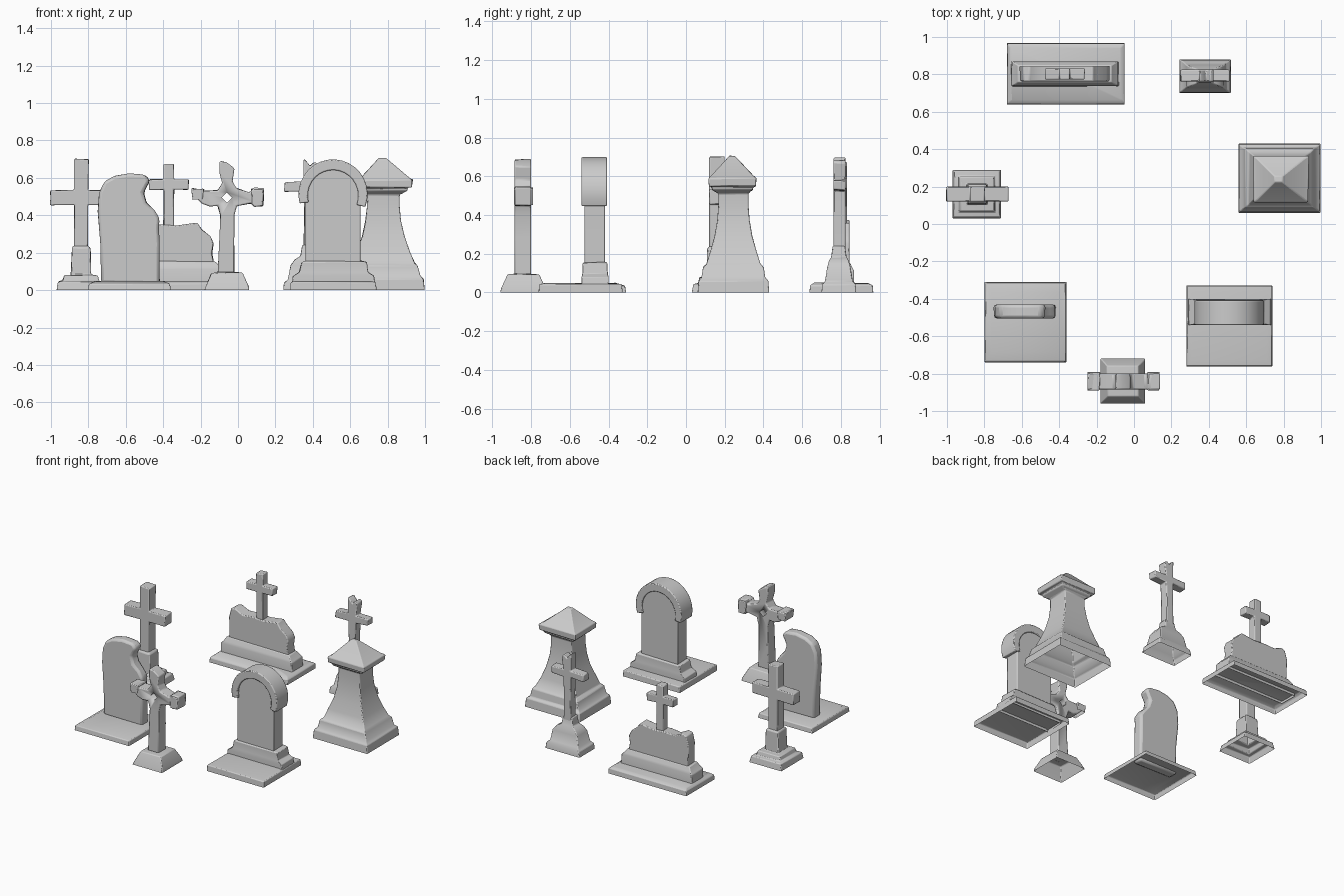
import bpy, bmesh, math, random

random.seed(4)


def finish(name, bm, bevel, jitter=0.003):
    """Weather the corners slightly, bevel the edges and shade."""
    for v in bm.verts:
        if v.co.z > 0.01:
            v.co.x += random.uniform(-jitter, jitter)
            v.co.z += random.uniform(-jitter, jitter)
    bmesh.ops.recalc_face_normals(bm, faces=bm.faces)
    me = bpy.data.meshes.new(name)
    bm.to_mesh(me)
    bm.free()
    ob = bpy.data.objects.new(name, me)
    bpy.context.collection.objects.link(ob)
    if bevel:
        m = ob.modifiers.new("worn_edges", "BEVEL")
        m.width, m.segments, m.limit_method = bevel, 2, "ANGLE"
        m.angle_limit = math.radians(35)
    bpy.ops.object.select_all(action="DESELECT")
    bpy.context.view_layer.objects.active = ob
    ob.select_set(True)
    bpy.ops.object.shade_smooth_by_angle(angle=math.radians(35))
    return ob


def loft(name, cx, cy, rings, bevel=0.005):
    """Stack of rectangles (half x, half y, z, shift x), open underneath."""
    bm = bmesh.new()
    prev = None
    for r in rings:
        hx, hy, z = r[:3]
        dx = r[3] if len(r) > 3 else 0
        ring = [bm.verts.new((cx + dx + sx * hx, cy + sy * hy, z))
                for sx, sy in ((-1, -1), (1, -1), (1, 1), (-1, 1))]
        if prev:
            for i in range(4):
                j = (i + 1) % 4
                bm.faces.new((prev[i], prev[j], ring[j], ring[i]))
        prev = ring
    bm.faces.new(prev)
    return finish(name, bm, bevel)


def prism(name, pts, y0, y1, bevel=0.006, jitter=0.003):
    """Front outline (x, z) extruded from y0 to y1."""
    bm = bmesh.new()
    a = [bm.verts.new((x, y0, z)) for x, z in pts]
    b = [bm.verts.new((x, y1, z)) for x, z in pts]
    n = len(pts)
    for i in range(n):
        j = (i + 1) % n
        bm.faces.new((a[i], a[j], b[j], b[i]))
    bm.faces.new(a)
    bm.faces.new(b)
    return finish(name, bm, bevel, jitter)


def cross_outline(cx, w, arm, z0, za, zb, z1):
    """Plain cross: half width w, half arm span, arm band za..zb."""
    half = [(w, z0), (w, za), (arm, za), (arm, zb), (w, zb), (w, z1)]
    return [(cx + x, z) for x, z in half] + [(cx - x, z) for x, z in half[::-1]]


# left plain cross on stepped base
loft("left_cross_base", -0.84, 0.16,
     [(.13, .13, 0), (.122, .122, .045), (.098, .098, .05), (.09, .09, .078),
      (.055, .055, .083), (.05, .05, .225), (.04, .04, .238)])
prism("left_cross", cross_outline(-0.838, .038, .165, .22, .455, .535, .70), .12, .20)

# front left broken round-topped headstone
loft("left_headstone_slab", -0.58, -0.525,
     [(.22, .215, 0), (.215, .21, .035), (.18, .16, .05)])
prism("left_headstone",
      [(-.73, .035), (-.735, .25), (-.75, .42), (-.745, .52), (-.715, .58), (-.66, .61),
       (-.58, .622), (-.50, .618), (-.47, .585), (-.485, .56), (-.505, .52), (-.49, .47),
       (-.45, .43), (-.422, .385), (-.425, .33), (-.42, .25), (-.42, .035)],
      -.505, -.43, bevel=0.016)

# front centre cross with pierced hub and ragged arms
loft("front_cross_base", -0.06, -0.84,
     [(.12, .12, 0), (.115, .115, .02), (.082, .082, .092), (.05, .05, .096)])
cross = prism("front_cross",
              [(-.018, .09), (-.022, .28), (-.02, .40), (-.008, .45), (.07, .465),
               (.085, .447), (.135, .45), (.138, .545), (.085, .547), (.06, .525),
               (-.01, .545), (-.028, .58), (-.018, .65), (-.06, .682), (-.098, .69),
               (-.10, .63), (-.085, .57), (-.11, .535), (-.18, .53), (-.25, .545),
               (-.245, .515), (-.19, .46), (-.15, .445), (-.11, .45), (-.095, .40),
               (-.10, .25), (-.108, .09)], -.885, -.80, bevel=0.007)
hole = prism("hub_hole", [(-.06, .467), (-.032, .495), (-.06, .523), (-.088, .495)],
             -1, -.7, bevel=0, jitter=0)
cut = cross.modifiers.new("pierce", "BOOLEAN")
cut.object, cut.operation, cut.solver = hole, "DIFFERENCE", "EXACT"
hole.hide_render = True
bpy.context.view_layer.objects.active = cross
for mod in [m.name for m in cross.modifiers if m.type in {"BEVEL", "BOOLEAN"}]:
    bpy.ops.object.modifier_apply(modifier=mod)
bpy.data.objects.remove(hole)
for s, x in ((-1, -.215), (1, .105)):  # thicker arm tips
    loft("front_cross_tip", x, -.84, [(.028, .05, .485 if s < 0 else .452),
                                      (.033, .05, .54)])

# front right arched headstone
loft("arch_stone_slab", 0.51, -0.545, [(.23, .217, 0), (.227, .214, .04), (.20, .18, .048)])
loft("arch_stone_plinth", 0.512, -0.47,
     [(.222, .07, .03), (.218, .07, .075), (.185, .066, .095), (.175, .064, .148),
      (.15, .058, .155)])
panel = [(.36, .14), (.655, .14), (.655, .44)]
panel += [(.508 + .15 * math.cos(math.radians(t)), .51 + .15 * math.sin(math.radians(t)))
          for t in range(0, 181, 15)] + [(.36, .44)]
prism("arch_stone_panel", panel, -.525, -.418, jitter=0)
arc = [math.radians(t) for t in range(-21, 202, 12)]
outer = [(.508 + .185 * math.cos(t), .512 + .187 * math.sin(t)) for t in arc]
inner = [(.508 + .135 * math.cos(t), .505 + .137 * math.sin(t)) for t in reversed(arc)]
prism("arch_stone_hood", outer + inner, -.54, -.408, jitter=0)

# right flared pedestal monument with pyramid cap
loft("monument_body", 0.778, 0.245,
     [(.22, .185, 0), (.215, .18, .06), (.195, .165, .075), (.185, .157, .13),
      (.165, .14, .145), (.14, .12, .21), (.112, .098, .29), (.095, .084, .37),
      (.086, .078, .45), (.086, .078, .51), (.11, .095, .53)])
loft("monument_cap", 0.785, 0.24,
     [(.09, .08, .515), (.12, .105, .53), (.125, .108, .545), (.145, .122, .55),
      (.148, .124, .592), (.13, .11, .602), (.02, .015, .705, -.012)])

# back right slender cross on flared foot
loft("slender_cross_base", 0.38, 0.79,
     [(.138, .09, 0), (.132, .086, .04), (.115, .072, .055), (.1, .06, .13),
      (.075, .05, .165), (.045, .04, .18), (.034, .032, .24)])
prism("slender_cross",
      [(.412, .17), (.408, .4), (.412, .525), (.505, .53), (.51, .578), (.415, .58),
       (.425, .67), (.41, .685), (.385, .665), (.36, .695), (.348, .70), (.352, .58),
       (.25, .578), (.247, .525), (.35, .53), (.354, .4), (.35, .17)], .762, .825)

# back left wide broken monument with cross
loft("wide_slab", -0.365, 0.803, [(.315, .165, 0), (.312, .162, .035), (.295, .14, .048)])
loft("wide_plinth", -0.37, 0.803,
     [(.288, .067, .03), (.284, .065, .11), (.27, .058, .125), (.25, .045, .155)])
prism("wide_broken_stone",
      [(-.605, .13), (-.61, .30), (-.59, .365), (-.56, .375), (-.50, .345), (-.42, .35),
       (-.33, .345), (-.22, .362), (-.195, .325), (-.15, .285), (-.13, .25), (-.14, .20),
       (-.125, .13)], .763, .845)
prism("wide_cross", cross_outline(-.37, .028, .107, .33, .538, .592, .675), .772, .832)
